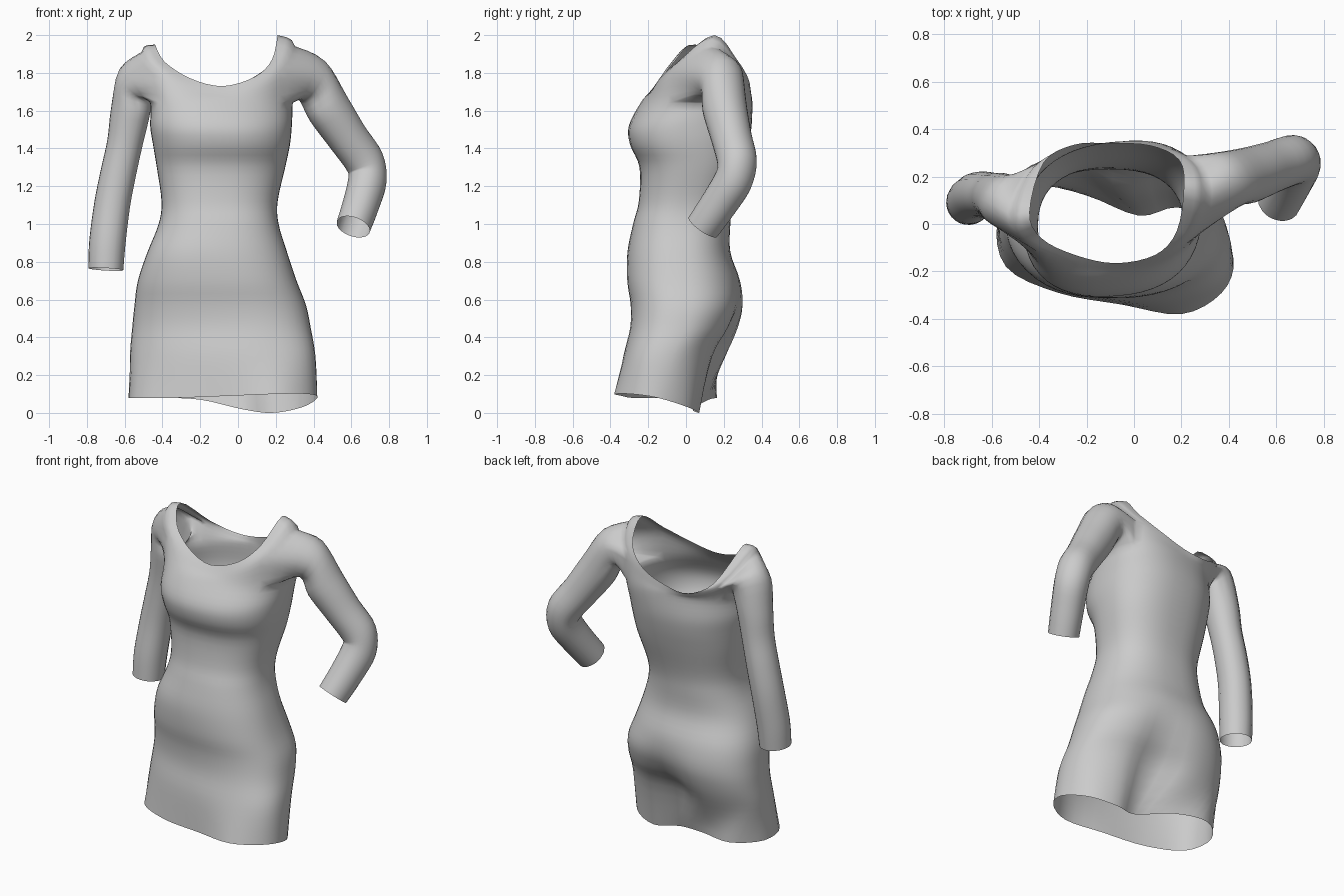
import bpy, bmesh
from math import sin, cos, pi, exp, copysign, atan2
from mathutils import Vector

cube = bpy.data.objects.get("Cube")
if cube:
    bpy.data.objects.remove(cube, do_unlink=True)

cloth = bpy.data.materials.new("grey_cloth")
cloth.use_nodes = True
cloth.diffuse_color = (0.6, 0.6, 0.6, 1)
cloth.node_tree.nodes["Principled BSDF"].inputs["Base Color"].default_value = (0.6, 0.6, 0.6, 1)

SIDES = 48     # vertices round the body
STEPS = 4      # rows between two sections
HALF = 5       # half width of an armhole in columns
bm = bmesh.new()


def spline(points, steps, closed=False):
    """Smooth curve through control points."""
    pts = [Vector(p) for p in points]
    n = len(pts)
    pick = (lambda i: pts[i % n]) if closed else (lambda i: pts[max(0, min(n - 1, i))])
    out = []
    for i in range(n if closed else n - 1):
        a, b, c, d = (pick(i + k) for k in (-1, 0, 1, 2))
        for s in range(steps):
            t = s / steps
            out.append(0.5 * (2 * b + (c - a) * t + (2 * a - 5 * b + 4 * c - d) * t ** 2
                              + (3 * b - a - 3 * c + d) * t ** 3))
    if not closed:
        out.append(pts[-1])
    return out


def loft(sections, is_hole=lambda row, col: False):
    """Skin smoothly through equal rings, leaving out holes; returns the rows."""
    rows = list(zip(*[spline(col, STEPS) for col in zip(*sections)]))
    verts = [[bm.verts.new(p) for p in row] for row in rows]
    n = len(rows[0])
    for r in range(len(rows) - 1):
        for i in range(n):
            if not is_hole(r, i):
                j = (i + 1) % n
                bm.faces.new((verts[r][i], verts[r][j], verts[r + 1][j], verts[r + 1][i]))
    return rows


def body_ring(z, left, right, front, back, shear, cleft):
    """Rounded body section, skewed by shear, with a dent at the middle back."""
    cx, cy = (left + right) / 2, (front + back) / 2
    ring = []
    for i in range(SIDES):
        a = 2 * pi * i / SIDES
        x = cx + (right - left) / 2 * copysign(abs(cos(a)) ** 0.84, cos(a))
        y = cy + (back - front) / 2 * copysign(abs(sin(a)) ** 0.84, sin(a))
        y += shear * (x - cx)
        if sin(a) > 0:
            y -= cleft * exp(-((x + 0.02) / 0.13) ** 2)
        ring.append(Vector((x, y, z)))
    return ring


# Hem and neckline loops, from the +x side round the back
hem = spline([(.42, -.15, .08), (.34, .01, .03), (.18, .07, 0), (.02, .035, .02),
              (-.2, .12, .07), (-.42, .16, .08), (-.57, .02, .08), (-.54, -.18, .08),
              (-.32, -.29, .08), (-.05, -.34, .09), (.2, -.38, .1), (.37, -.29, .1)],
             SIDES // 12, True)
neck = spline([(.21, .15, 2), (.19, .27, 1.87), (.07, .33, 1.77), (-.1, .34, 1.71),
               (-.25, .335, 1.7), (-.38, .26, 1.77), (-.44, .05, 1.95), (-.39, -.06, 1.86),
               (-.25, -.13, 1.77), (-.08, -.165, 1.73), (.09, -.13, 1.78), (.18, -.03, 1.87)],
              SIDES // 12, True)

# Body sections: height, left, right, front, back, shear, cleft
body = [body_ring(*s) for s in (
    (.3, -.572, .41, -.32, .2, -.12, .08),
    (.45, -.56, .385, -.29, .27, -.09, .045),
    (.57, -.548, .36, -.29, .3, -.06, .02),
    (.7, -.53, .31, -.31, .285, -.04, 0),
    (.85, -.48, .26, -.31, .235, 0, 0),
    (1, -.42, .215, -.28, .235, 0, 0),
    (1.12, -.405, .21, -.25, .25, .03, 0),
    (1.3, -.43, .25, -.245, .3, .05, 0),
    (1.42, -.45, .275, -.295, .33, .05, 0),
    (1.52, -.465, .285, -.3, .345, .07, 0),
    (1.64, -.465, .29, -.235, .345, .12, 0),
)]

# Shoulder slope between the chest and the neckline
shoulder = []
for i, (low, high) in enumerate(zip(body[-1], neck)):
    c = cos(2 * pi * i / SIDES) ** 3
    shoulder.append(low.lerp(high, 0.6) + Vector((0.06 * c, 0, 0.085 * abs(c))))

# Body with an armhole on each side
BOTTOM = STEPS * len(body)
TOP = BOTTOM + STEPS


def in_armhole(row, col):
    near_side = (col + HALF) % (SIDES // 2) < 2 * HALF
    return BOTTOM <= row < TOP and near_side


rows = loft([hem, *body, shoulder, neck], in_armhole)


def sleeve(side, stations):
    """Tube from the armhole along a bent arm; stations are x, y, z, radius."""
    mid = 0 if side > 0 else SIDES // 2
    cols = range(mid - HALF, mid + HALF)
    rim = [(BOTTOM, c) for c in cols]
    rim += [(r, mid + HALF) for r in range(BOTTOM, TOP)]
    rim += [(TOP, c + 1) for c in reversed(cols)]
    rim += [(r + 1, mid - HALF) for r in reversed(range(BOTTOM, TOP))]
    hole = [rows[r][c % SIDES] for r, c in rim]
    centre = sum(hole, Vector()) / len(hole)
    angles = [atan2(p.y - centre.y, p.z - centre.z) for p in hole]
    path = [centre] + [Vector(s[:3]) for s in stations]
    sections = [hole]
    for i, (*_, radius) in enumerate(stations, 1):
        along = (path[min(i + 1, len(path) - 1)] - path[i - 1]).normalized()
        across = Vector((0, 1, 0))
        across = (across - along * across.dot(along)).normalized()
        out = side * along.cross(across)
        sections.append([path[i] + radius * (cos(a) * out + sin(a) * across) for a in angles])
    loft(sections)


# Right sleeve hangs straight, left sleeve bends at the elbow
sleeve(-1, [(-.54, .1, 1.74, .118), (-.567, .11, 1.6, .106), (-.597, .12, 1.43, .096),
            (-.632, .125, 1.27, .096), (-.665, .12, 1.1, .097), (-.69, .1, .9, .098),
            (-.698, .09, .76, .094)])
sleeve(1, [(.39, .185, 1.76, .125), (.48, .205, 1.61, .118), (.58, .24, 1.46, .108),
           (.67, .27, 1.33, .105), (.685, .25, 1.23, .102), (.65, .17, 1.1, .097),
           (.61, .09, .985, .092)])

# Sew the sleeves to the armholes
bmesh.ops.remove_doubles(bm, verts=bm.verts, dist=0.0005)
bmesh.ops.recalc_face_normals(bm, faces=bm.faces)
for face in bm.faces:
    face.smooth = True
mesh = bpy.data.meshes.new("dress")
bm.to_mesh(mesh)
bm.free()
mesh.materials.append(cloth)
bpy.context.collection.objects.link(bpy.data.objects.new("dress", mesh))
